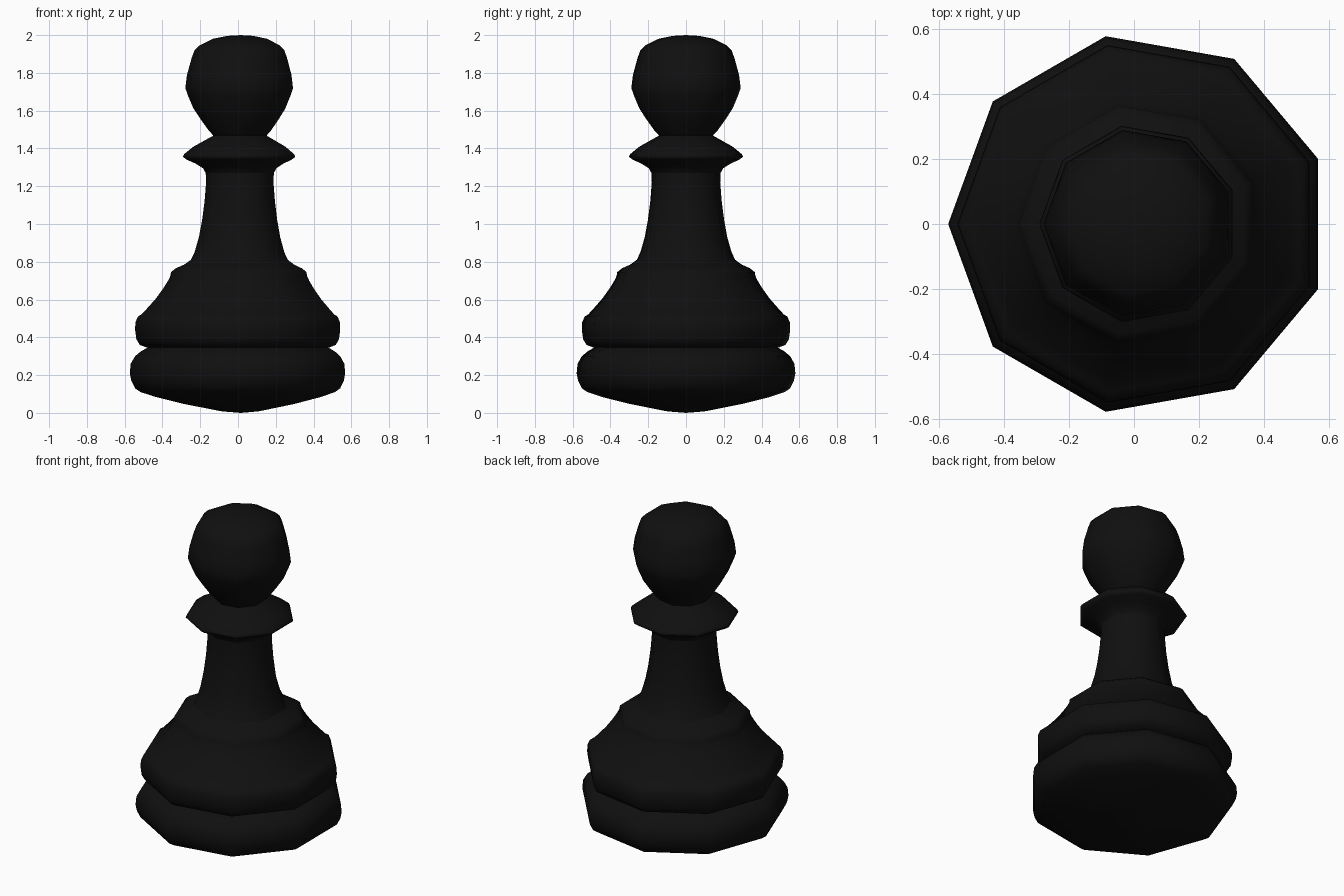
import bpy, bmesh, math

SIDES = 9
OFFSET_X = 0.015  # a nonagon is lopsided, so shift to centre its bounds

black = bpy.data.materials.new("black")
black.diffuse_color = (0.005, 0.005, 0.005, 1)


def lathe(name, profile):
    """Spin a (radius, z) profile, listed bottom to top, into a nine-sided shell."""
    bm = bmesh.new()
    rings = []
    for r, z in profile:
        if r == 0:
            rings.append([bm.verts.new((OFFSET_X, 0, z))] * SIDES)
            continue
        ring = []
        for i in range(SIDES):
            a = math.pi + 2 * math.pi * i / SIDES
            ring.append(bm.verts.new((OFFSET_X + r * math.cos(a), r * math.sin(a), z)))
        rings.append(ring)
    for low, high in zip(rings, rings[1:]):
        for i in range(SIDES):
            j = (i + 1) % SIDES
            corners = dict.fromkeys((low[i], low[j], high[j], high[i]))
            bm.faces.new(list(corners)).smooth = True
    bm.normal_update()
    mesh = bpy.data.meshes.new(name)
    bm.to_mesh(mesh)
    bm.free()
    mesh.materials.append(black)
    obj = bpy.data.objects.new(name, mesh)
    bpy.context.collection.objects.link(obj)
    return obj


# Foot with a shallow rounded underside
lathe("foot", [(0, 0), (0.10, 0.008), (0.30, 0.047), (0.45, 0.084), (0.53, 0.11),
               (0.56, 0.13), (0.58, 0.17), (0.588, 0.21), (0.583, 0.26),
               (0.56, 0.30), (0.53, 0.325), (0.495, 0.345)])

# Lower band, flared skirt and upper ledge
lathe("skirt", [(0.495, 0.345), (0.535, 0.36), (0.553, 0.39), (0.56, 0.44),
                (0.558, 0.48), (0.545, 0.51), (0.525, 0.522), (0.49, 0.56),
                (0.45, 0.605), (0.41, 0.66), (0.385, 0.70), (0.373, 0.725),
                (0.37, 0.745), (0.345, 0.765), (0.30, 0.785), (0.265, 0.81)])

# Slender stem
lathe("stem", [(0.265, 0.81), (0.245, 0.85), (0.222, 0.93), (0.205, 1.02),
               (0.192, 1.12), (0.184, 1.22), (0.186, 1.27)])

# Collar under the head
lathe("collar", [(0.186, 1.27), (0.20, 1.295), (0.24, 1.32), (0.285, 1.34),
                 (0.307, 1.355), (0.30, 1.37), (0.25, 1.41), (0.145, 1.468)])

# Round head
lathe("head", [(0.145, 1.468), (0.17, 1.495), (0.21, 1.55), (0.25, 1.61),
               (0.28, 1.68), (0.294, 1.72), (0.285, 1.79), (0.26, 1.88),
               (0.245, 1.92), (0.22, 1.945), (0.15, 1.98), (0.07, 1.996), (0, 2.0)])
